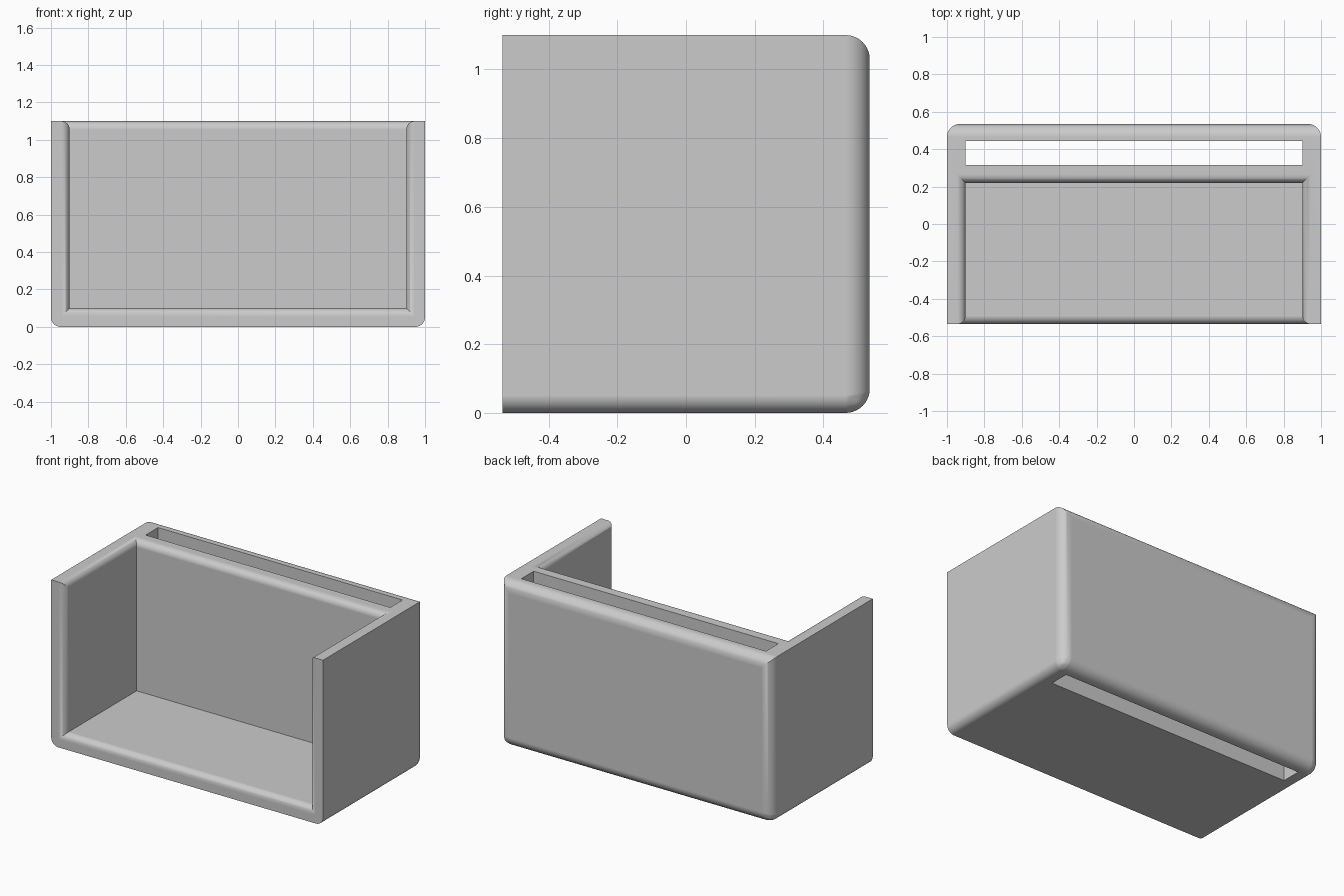
import bpy
import bmesh

cube = bpy.data.objects.get("Cube")
if cube:
    bpy.data.objects.remove(cube, do_unlink=True)

W, D, H = 1.0, 0.535, 1.1        # half width, half depth, height
INNER_X, FLOOR, PANEL_Y = 0.9, 0.1, 0.22
BACK_R, SIDE_R, RIM_R = 0.07, 0.052, 0.045


def box(name, lo, hi):
    """Axis-aligned box between two corners."""
    bm = bmesh.new()
    bmesh.ops.create_cube(bm, size=1)
    for v in bm.verts:
        v.co = [lo[i] if v.co[i] < 0 else hi[i] for i in range(3)]
    mesh = bpy.data.meshes.new(name)
    bm.to_mesh(mesh)
    bm.free()
    obj = bpy.data.objects.new(name, mesh)
    bpy.context.collection.objects.link(obj)
    return obj


def cut(target, name, lo, hi):
    """Subtract a box from the target and drop the cutter."""
    cutter = box(name, lo, hi)
    cutter.hide_render = True
    mod = target.modifiers.new(name, "BOOLEAN")
    mod.operation, mod.solver, mod.object = "DIFFERENCE", "EXACT", cutter
    bpy.ops.object.modifier_apply(modifier=mod.name)
    bpy.data.objects.remove(cutter, do_unlink=True)


def near(a, b):
    return abs(a - b) < 0.001


def edge_radius(a, b):
    """Rounding radius of the edge from a to b."""
    both = lambda i, val: near(a[i], val) and near(b[i], val)
    outer_side = both(0, W) or both(0, -W)
    if both(1, D) and (outer_side or both(2, 0) or both(2, H)):
        return BACK_R
    if outer_side and both(2, 0):
        return SIDE_R
    # rim of the open compartment, along the front and the top
    inside = all(abs(p.x) < INNER_X + 0.001 and p.y < PANEL_Y + 0.001
                 and p.z > FLOOR - 0.001 for p in (a, b))
    if inside and (both(1, -D) or both(2, H)):
        return RIM_R
    return 0


# Holder body with a compartment open at the front and top
body = box("holder_body", (-W, -D, 0), (W, D, H))
bpy.ops.object.select_all(action="DESELECT")
body.select_set(True)
bpy.context.view_layer.objects.active = body
cut(body, "compartment_cutter", (-INNER_X, -1, FLOOR), (INNER_X, PANEL_Y, 2))

# Rounded edges, weighted by radius
bm = bmesh.new()
bm.from_mesh(body.data)
weight = bm.edges.layers.float.new("bevel_weight_edge")
for e in bm.edges:
    e[weight] = edge_radius(e.verts[0].co, e.verts[1].co) / BACK_R
bm.to_mesh(body.data)
bm.free()
bevel = body.modifiers.new("rounding", "BEVEL")
bevel.width, bevel.segments, bevel.limit_method = BACK_R, 10, "WEIGHT"
bpy.ops.object.modifier_apply(modifier=bevel.name)

# Slot running through behind the back panel
cut(body, "slot_cutter", (-INNER_X, 0.315, -1), (INNER_X, 0.445, 2))

# Soft rounds, flat walls
bpy.ops.object.shade_smooth_by_angle(angle=0.6)
normals = body.modifiers.new("flat_walls", "WEIGHTED_NORMAL")
normals.keep_sharp = True

# Plain grey plastic
grey = bpy.data.materials.new("light_grey")
grey.use_nodes = True
colour = (0.6, 0.6, 0.6, 1)
grey.diffuse_color = colour
grey.node_tree.nodes["Principled BSDF"].inputs["Base Color"].default_value = colour
body.data.materials.clear()
body.data.materials.append(grey)
